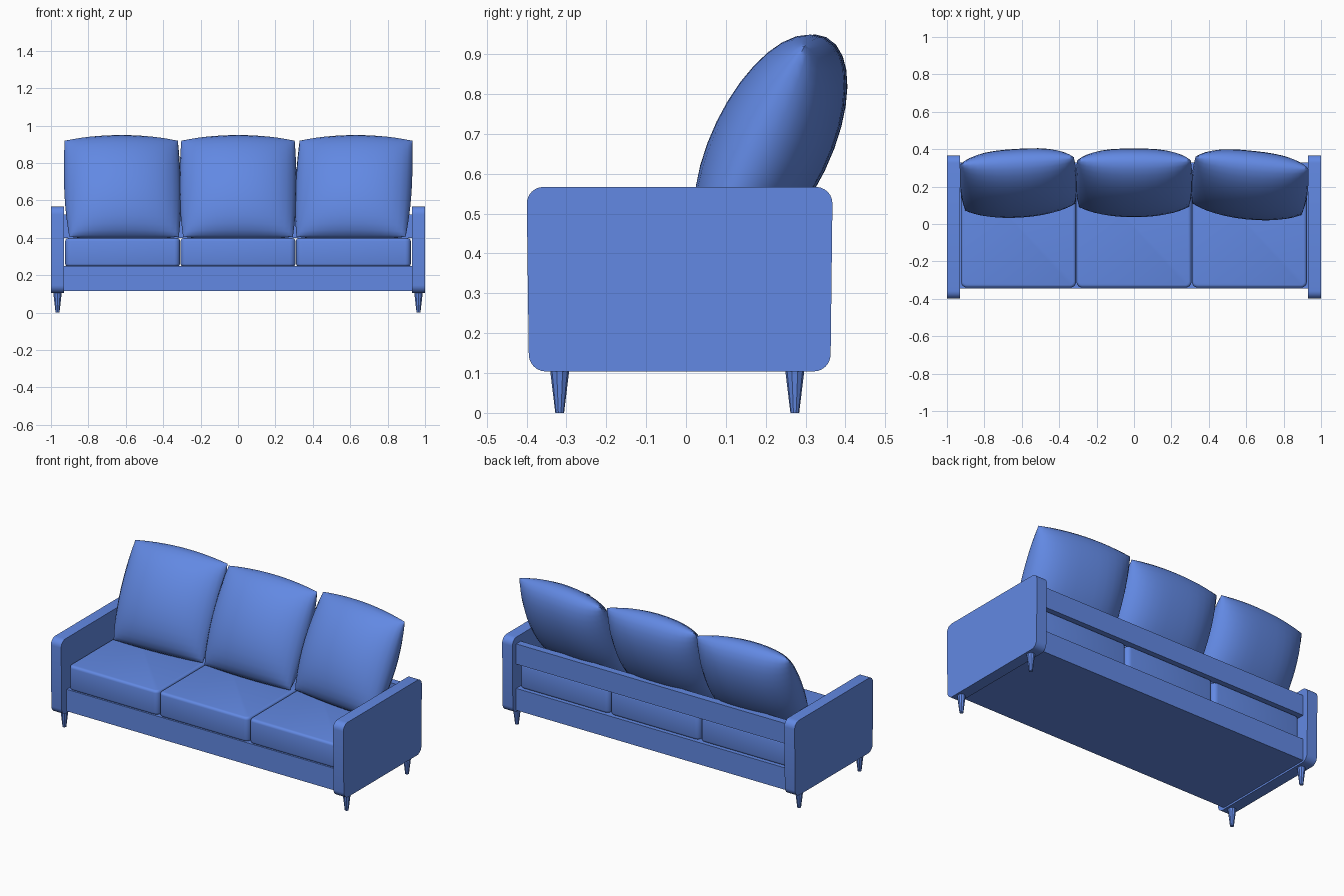
import bpy, bmesh, math
from mathutils import Matrix, Vector

if "Cube" in bpy.data.objects:
    bpy.data.objects.remove(bpy.data.objects["Cube"], do_unlink=True)

BLUE = (0.122, 0.25, 0.77, 1)
fabric = bpy.data.materials.new("blue fabric")
fabric.use_nodes = True
fabric.diffuse_color = BLUE
fabric.node_tree.nodes["Principled BSDF"].inputs["Base Color"].default_value = BLUE


def finish(name, bm, angle=40):
    bmesh.ops.recalc_face_normals(bm, faces=bm.faces)
    mesh = bpy.data.meshes.new(name)
    bm.to_mesh(mesh)
    bm.free()
    mesh.materials.append(fabric)
    obj = bpy.data.objects.new(name, mesh)
    bpy.context.collection.objects.link(obj)
    bpy.ops.object.select_all(action='DESELECT')
    obj.select_set(True)
    bpy.context.view_layer.objects.active = obj
    bpy.ops.object.shade_smooth_by_angle(angle=math.radians(angle))


def box(lo, hi):
    lo, hi = Vector(lo), Vector(hi)
    bm = bmesh.new()
    bmesh.ops.create_cube(bm, size=1)
    for v in bm.verts:
        v.co = Vector([(a + b) / 2 + c * (b - a) for a, b, c in zip(lo, hi, v.co)])
    return bm


def bevel(bm, edges, radius, segments):
    bmesh.ops.bevel(bm, geom=edges, offset=radius, segments=segments,
                    profile=0.5, affect='EDGES', clamp_overlap=True)


# Side panels: rounded outline, slightly narrower at the bottom
for side, label in ((-1, "right"), (1, "left")):
    bm = box((side * 0.965 - 0.035, -0.4, 0.104), (side * 0.965 + 0.035, 0.368, 0.567))
    for v in bm.verts:
        if v.co.z < 0.3:
            v.co.y *= 0.985
    across = [e for e in bm.edges
              if abs(e.verts[0].co.x - e.verts[1].co.x) > 0.01]
    bevel(bm, across, 0.042, 6)
    finish(label + "_arm", bm)

    # Tapered legs below each panel
    for y, end in ((-0.317, "front"), (0.273, "back")):
        bm = bmesh.new()
        bmesh.ops.create_cone(bm, cap_ends=True, segments=10, radius1=0.011,
                              radius2=0.025, depth=0.115,
                              matrix=Matrix.Translation((side * 0.965, y, 0.0575)))
        finish(f"{end}_{label}_leg", bm, 30)

# Base and back rail
finish("base", box((-0.93, -0.345, 0.115), (0.93, 0.33, 0.25)))
finish("back_rail", box((-0.93, 0.285, 0.4), (0.93, 0.33, 0.525)))

# Seat cushions
for i, label in enumerate(("right", "middle", "left")):
    x = (i - 1) * 0.617
    bm = box((x - 0.307, -0.34, 0.247), (x + 0.307, 0.31, 0.398))
    upright = [e for e in bm.edges if abs(e.verts[0].co.z - e.verts[1].co.z) > 0.01]
    bevel(bm, upright, 0.03, 4)
    rims = [e for e in bm.edges if abs(e.verts[0].co.z - e.verts[1].co.z) < 0.001
            and len({round(f.normal.z) for f in e.link_faces}) > 1]
    bevel(bm, rims, 0.015, 3)
    finish(label + "_seat_cushion", bm)


# Back cushions: a rounder front and a flatter back joined along a seam
def pillow(name, x, y, yaw):
    n = 16
    steps = [math.sin(math.pi * (k / n - 0.5)) for k in range(n + 1)]
    tilt = math.radians(25.9)
    up = Vector((0, math.sin(tilt), math.cos(tilt)))
    out = Vector((0, -math.cos(tilt), math.sin(tilt)))
    turn = Matrix.Rotation(math.radians(yaw), 3, 'Z')
    bm = bmesh.new()
    for depth, power in ((0.142, 2.1), (-0.142, 3)):
        rows = []
        for v in steps:
            row = []
            for u in steps:
                puff = math.sqrt(max(0, (1 - abs(u) ** power) * (1 - v * v)))
                half = 0.313 - (0.01 if v > 0 else 0.02) * v * v
                tall = 0.303 - (0.025 if v > 0 else 0.008) * u * u
                p = Vector((u * half, 0, 0)) + up * v * tall + out * depth * puff
                row.append(bm.verts.new(turn @ p + Vector((x, y, 0.67))))
            rows.append(row)
        for low, high in zip(rows, rows[1:]):
            for k in range(n):
                bm.faces.new((low[k], low[k + 1], high[k + 1], high[k]))
    bmesh.ops.remove_doubles(bm, verts=bm.verts, dist=0.0005)
    finish(name, bm, 50)


pillow("right_back_cushion", -0.617, 0.218, 3.5)
pillow("middle_back_cushion", 0, 0.22, 0)
pillow("left_back_cushion", 0.618, 0.208, -6)
